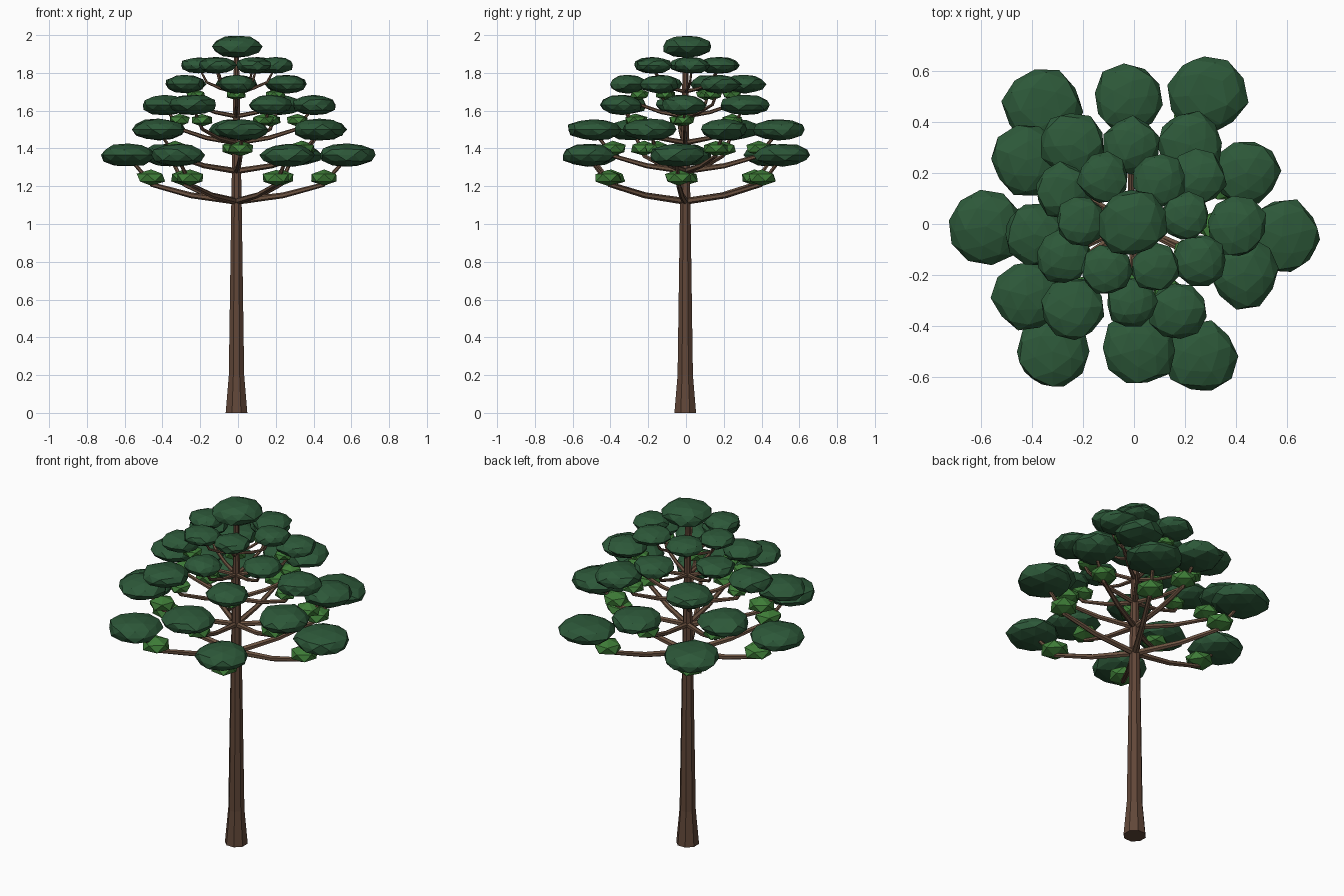
import bpy, bmesh, math, random
from mathutils import Vector, Matrix

random.seed(7)
cube = bpy.data.objects.get("Cube")
if cube:
    bpy.data.objects.remove(cube)


def material(name, rgb):
    m = bpy.data.materials.new(name)
    m.use_nodes = True
    m.diffuse_color = (*rgb, 1)
    m.node_tree.nodes["Principled BSDF"].inputs["Base Color"].default_value = (*rgb, 1)
    return m


BARK = material("bark brown", (0.12, 0.063, 0.04))
BRANCH = material("branch brown", (0.15, 0.085, 0.052))
DARK = material("dark needle green", (0.026, 0.098, 0.041))
LIGHT = material("light needle green", (0.05, 0.21, 0.04))
AXIS = Vector((-0.008, -0.004, 0))


def finish(bm, name, mat):
    bmesh.ops.recalc_face_normals(bm, faces=bm.faces)
    mesh = bpy.data.meshes.new(name)
    bm.to_mesh(mesh)
    bm.free()
    mesh.materials.append(mat)
    bpy.context.collection.objects.link(bpy.data.objects.new(name, mesh))


def tube(name, points, radii, sides, mat):
    """Tapered faceted tube along a path."""
    bm = bmesh.new()
    rings = []
    for i, p in enumerate(points):
        along = points[min(i + 1, len(points) - 1)] - points[max(i - 1, 0)]
        turn = along.to_track_quat('Z', 'Y')
        rings.append([])
        for k in range(sides):
            a = math.tau * (k + 0.5) / sides
            offset = turn @ Vector((math.cos(a), math.sin(a), 0))
            rings[-1].append(bm.verts.new(p + offset * radii[i]))
    for low, high in zip(rings, rings[1:]):
        for k in range(sides):
            n = (k + 1) % sides
            bm.faces.new((low[k], low[n], high[n], high[k]))
    bm.faces.new(rings[0])
    bm.faces.new(rings[-1])
    finish(bm, name, mat)


def pad(name, centre, radius, half_height, detail, mat):
    """Flattened, slightly irregular faceted clump of foliage."""
    bm = bmesh.new()
    bmesh.ops.create_icosphere(bm, subdivisions=detail, radius=1)
    bmesh.ops.rotate(bm, verts=bm.verts,
                     matrix=Matrix.Rotation(random.uniform(0, math.tau), 3, 'Z'))
    for v in bm.verts:
        v.co *= random.uniform(0.93, 1.07)
        v.co.z = max(-1, min(1, v.co.z))
        v.co = centre + Vector((v.co.x * radius, v.co.y * radius, v.co.z * half_height))
    finish(bm, name, mat)


# Trunk with a flared foot
tube("trunk", [AXIS + Vector((0, 0, z)) for z in (0, 0.2, 1.1, 1.9)],
     (0.062, 0.044, 0.03, 0.014), 8, BARK)

# Whorls: pad height, half height, branch start height, small pad height and radius,
# branch thickness, pads as (x, y, radius)
tiers = [
    (1.365, 0.062, 1.12, 1.245, 0.08, 0.018,
     [(-.58, -.01, .15), (.58, -.05, .15), (.29, .51, .155),
      (-.36, .46, .155), (-.32, -.5, .145), (.26, -.52, .14)]),
    (1.5, 0.058, 1.28, 1.4, 0.075, 0.016,
     [(-.02, .49, .14), (.02, -.49, .145), (-.42, .25, .14),
      (-.42, -.28, .135), (.44, .2, .13), (.43, -.19, .14)]),
    (1.63, 0.054, 1.43, 1.55, 0.062, 0.014,
     [(-.24, .31, .13), (.22, .31, .13), (.4, -.01, .12),
      (-.39, -.04, .12), (-.24, -.33, .125), (.17, -.34, .115)]),
    (1.74, 0.05, 1.57, 1.685, 0.055, 0.012,
     [(-.01, .31, .11), (-.28, .13, .11), (-.28, -.13, .105),
      (.25, .18, .11), (.26, -.14, .105), (-.01, -.31, .1)]),
    (1.84, 0.044, 1.7, None, 0, 0.01,
     [(-.12, .18, .1), (.1, .17, .105), (.2, .03, .097),
      (-.21, .01, .097), (-.11, -.18, .1), (.08, -.17, .097)]),
]

for t, (z, half, start, small_z, small_r, thick, pads) in enumerate(tiers, 1):
    for i, (x, y, r) in enumerate(pads, 1):
        tag = f"{t}_{i}"
        tip = Vector((x, y, 0))
        rise = z - start

        def at(share, lift):
            p = AXIS.lerp(tip, share)
            p.z = start + rise * lift
            return p

        # Branch sweeping outward, then turning up into its pad
        tube(f"branch_{tag}", [at(0, 0), at(0.42, 0.13), at(0.78, 0.36), at(0.97, 0.88)],
             [thick * s for s in (1, 0.85, 0.7, 0.5)], 6, BRANCH)
        pad(f"foliage_{tag}", Vector((x, y, z)), r, half, 2, DARK)
        if small_z:
            c = AXIS.lerp(tip, 0.79)
            pad(f"small_foliage_{tag}", Vector((c.x, c.y, small_z)),
                small_r, small_r * 0.55, 1, LIGHT)

# Crown
pad("crown", Vector((-0.008, 0.005, 1.94)), 0.135, 0.06, 2, DARK)
